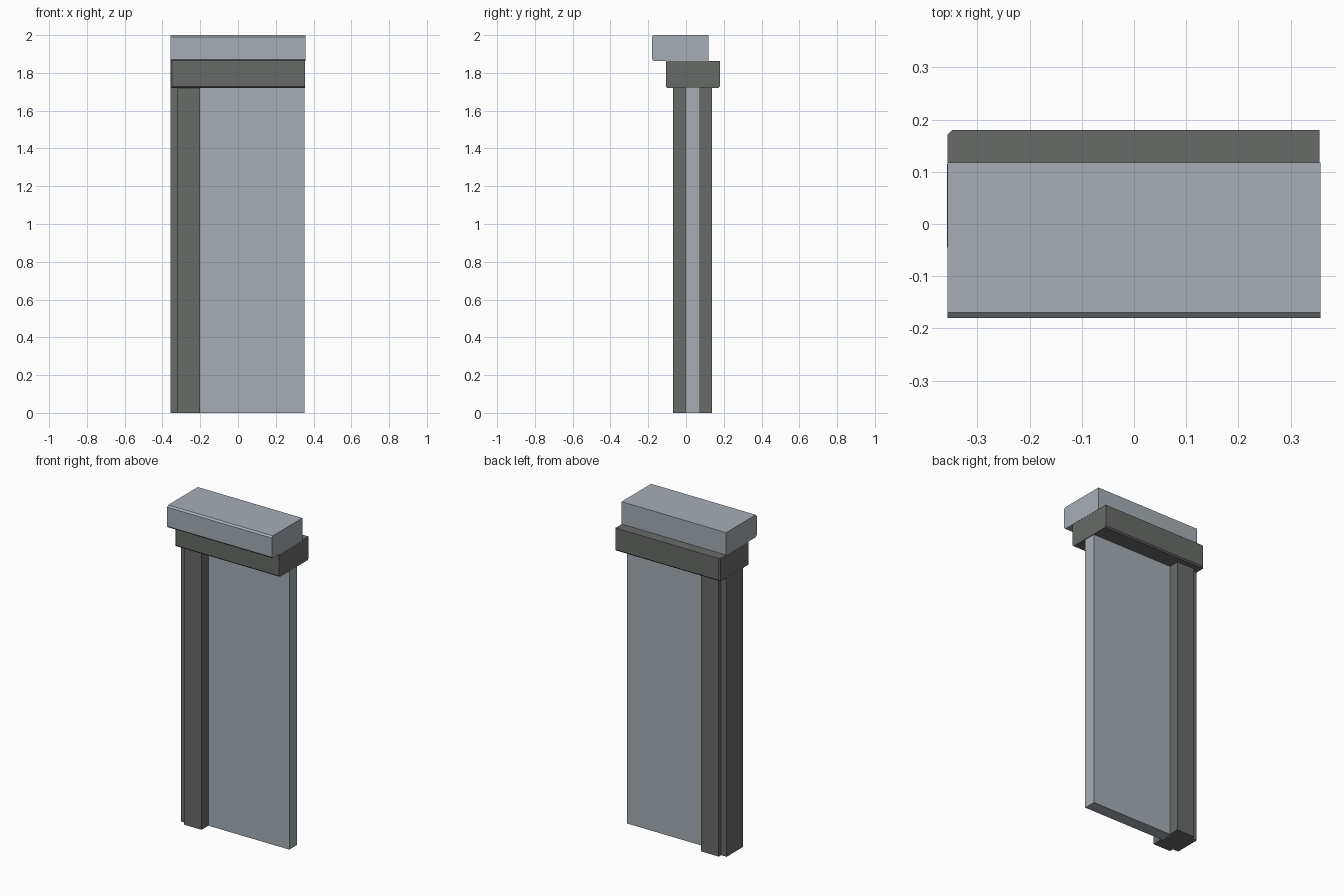
import bpy, bmesh

if "Cube" in bpy.data.objects:
    bpy.data.objects.remove(bpy.data.objects["Cube"])


def material(name, rgb):
    m = bpy.data.materials.new(name)
    m.diffuse_color = (*rgb, 1.0)
    m.use_nodes = True
    m.node_tree.nodes["Principled BSDF"].inputs["Base Color"].default_value = m.diffuse_color
    return m


light = material("pale blue grey", (0.38, 0.42, 0.46))
dark = material("dark grey", (0.14, 0.147, 0.14))


def box(name, lo, hi, mat, chamfer=0.0, edges=()):
    """Box from corner lo to hi. Each entry of edges is a pair of side
    directions, such as ('-y', '+z'), whose shared edge is chamfered."""
    mesh = bpy.data.meshes.new(name)
    bm = bmesh.new()
    bmesh.ops.create_cube(bm, size=1)
    for v in bm.verts:
        v.co = [lo[i] + (v.co[i] + 0.5) * (hi[i] - lo[i]) for i in range(3)]

    def on_side(e, side):
        axis = "xyz".index(side[1])
        target = hi[axis] if side[0] == "+" else lo[axis]
        return all(abs(v.co[axis] - target) < 1e-5 for v in e.verts)

    picked = [e for e in bm.edges
              if any(on_side(e, a) and on_side(e, b) for a, b in edges)]
    if picked:
        bmesh.ops.bevel(bm, geom=picked, offset=chamfer, segments=1,
                        affect='EDGES', profile=0.5)
    bmesh.ops.recalc_face_normals(bm, faces=bm.faces)
    bm.to_mesh(mesh)
    bm.free()
    mesh.materials.append(mat)
    ob = bpy.data.objects.new(name, mesh)
    bpy.context.collection.objects.link(ob)
    return ob


# Thin wall panel
box("wall_panel", (-0.21, -0.003, 0), (0.352, 0.073, 1.725), light)

# Post with a slightly recessed outer strip
box("post", (-0.32, -0.07, 0), (-0.20, 0.138, 1.725), dark)
box("post_outer_strip", (-0.358, -0.045, 0), (-0.32, 0.115, 1.725), dark)

# Beam across the top, with softened lower and left edges
box("beam", (-0.357, -0.107, 1.72), (0.356, 0.18, 1.862), dark, 0.008,
    [("-y", "-z"), ("+y", "-z"), ("-x", "+y"), ("-x", "-y")])

# Cap block shifted towards the front, with chamfered front edges
box("cap_block", (-0.357, -0.18, 1.862), (0.357, 0.118, 2.0), light, 0.01,
    [("-y", "+z"), ("-y", "-z")])
